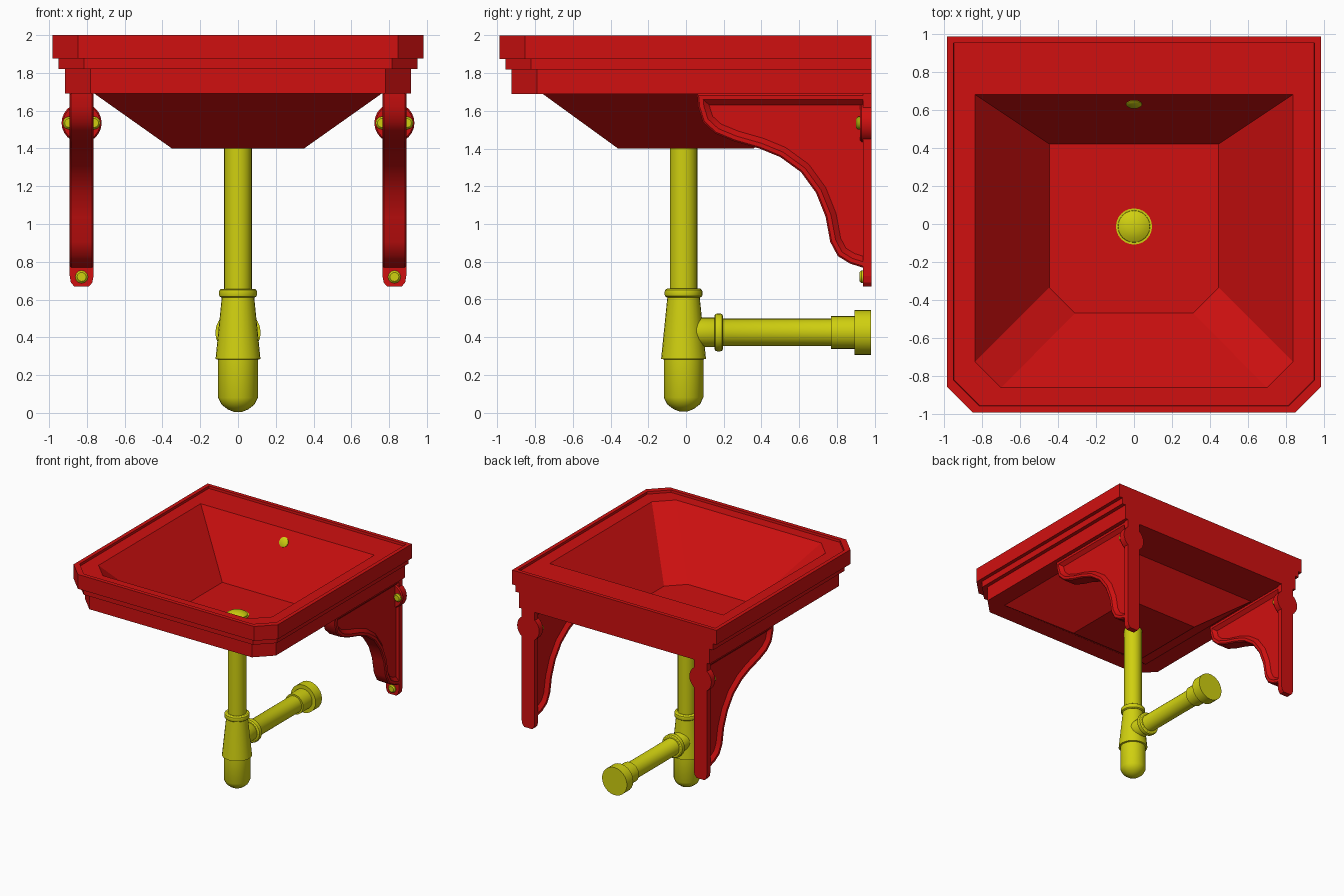
import bpy, bmesh, math
from mathutils import Vector

if "Cube" in bpy.data.objects:
    bpy.data.objects.remove(bpy.data.objects["Cube"], do_unlink=True)


def material(name, rgb):
    m = bpy.data.materials.new(name)
    m.use_nodes = True
    m.diffuse_color = (*rgb, 1)
    bsdf = next(n for n in m.node_tree.nodes if n.type == 'BSDF_PRINCIPLED')
    bsdf.inputs["Base Color"].default_value = (*rgb, 1)
    return m


RED = material("red_ceramic", (0.63, 0.005, 0.005))
YELLOW = material("yellow_metal", (0.63, 0.63, 0.005))


def loft(name, rings, mat, caps=(True, True), smooth=None):
    """Skin a list of equally long closed rings of points."""
    bm = bmesh.new()
    rows = [[bm.verts.new(p) for p in ring] for ring in rings]
    n = len(rows[0])
    for a, b in zip(rows, rows[1:]):
        for i in range(n):
            j = (i + 1) % n
            bm.faces.new((a[i], a[j], b[j], b[i]))
    if caps[0]:
        bm.faces.new(rows[0][::-1])
    if caps[1]:
        bm.faces.new(rows[-1])
    bmesh.ops.remove_doubles(bm, verts=bm.verts, dist=1e-5)
    bmesh.ops.recalc_face_normals(bm, faces=bm.faces)
    me = bpy.data.meshes.new(name)
    bm.to_mesh(me)
    bm.free()
    me.materials.append(mat)
    ob = bpy.data.objects.new(name, me)
    bpy.context.collection.objects.link(ob)
    if smooth:
        bpy.ops.object.select_all(action='DESELECT')
        ob.select_set(True)
        bpy.context.view_layer.objects.active = ob
        bpy.ops.object.shade_smooth_by_angle(angle=math.radians(smooth))
    return ob


def lathe(name, profile, origin, axis, mat, segs=24):
    """Turn (radius, distance) pairs around an axis."""
    q = Vector((0, 0, 1)).rotation_difference(Vector(axis))
    rings = [[Vector(origin) + q @ Vector((r * math.cos(k * math.tau / segs),
                                           r * math.sin(k * math.tau / segs), t))
              for k in range(segs)] for r, t in profile]
    return loft(name, rings, mat, smooth=35)


# ---- Basin: stepped rim with cut front corners, tapered bowl and underside
def basin_ring(hx, front, back, cut, z):
    return [(-hx, back, z), (hx, back, z), (hx, front + cut, z),
            (hx - cut, front, z), (-hx + cut, front, z), (-hx, front + cut, z)]


BACK = 0.985
loft("basin", [basin_ring(*r) for r in [
    (0.35, -0.36, 0.36, 0, 1.40),
    (0.76, -0.76, 0.60, 0, 1.69),
    (0.917, -0.925, BACK, 0.135, 1.69),
    (0.917, -0.925, BACK, 0.135, 1.82),
    (0.95, -0.957, BACK, 0.135, 1.82),
    (0.95, -0.957, BACK, 0.135, 1.875),
    (0.982, -0.99, BACK, 0.135, 1.875),
    (0.982, -0.99, BACK, 0.135, 2.0),
    (0.948, -0.955, BACK - 0.033, 0.135, 2.0),
    (0.946, -0.953, BACK - 0.035, 0.135, 1.98),
    (0.835, -0.86, 0.68, 0.137, 1.98),
    (0.445, -0.468, 0.42, 0.135, 1.50)]], RED)

# ---- Drain plug and overflow cover
PY = -0.013
lathe("drain_ring", [(0.095, 0), (0.095, 0.006)], (0, PY, 1.498), (0, 0, 1), YELLOW)
lathe("drain_plug", [(0.085, 0), (0.083, 0.012), (0.06, 0.026), (0.03, 0.034), (0.008, 0.036)],
      (0, PY, 1.50), (0, 0, 1), YELLOW)
lathe("overflow_cover", [(0.042, -0.01), (0.042, 0.004), (0.036, 0.008)],
      (0, 0.63, 1.888), (0, -0.879, 0.476), YELLOW, 12)

# ---- Waste pipe, bottle trap and wall outlet
lathe("waste_pipe", [(0.073, 0.62), (0.073, 1.41)], (0, PY, 0), (0, 0, 1), YELLOW)


def nut(name, origin, axis):
    lathe(name, [(0.088, 0), (0.098, 0.007), (0.1, 0.015), (0.1, 0.032),
                 (0.098, 0.04), (0.088, 0.047)], origin, axis, YELLOW)


nut("trap_nut", (0, PY, 0.61), (0, 0, 1))
lathe("bottle_trap", [(0.02, 0), (0.055, 0.014), (0.088, 0.04), (0.105, 0.075),
                      (0.105, 0.277), (0.119, 0.28), (0.115, 0.32), (0.085, 0.615)],
      (0, PY, 0.005), (0, 0, 1), YELLOW)
PZ = 0.425
lathe("outlet_branch", [(0.078, 0.0), (0.078, 0.15), (0.073, 0.16), (0.073, 0.80)],
      (0, 0, PZ), (0, 1, 0), YELLOW)
nut("outlet_nut", (0, 0.15, PZ), (0, 1, 0))
lathe("outlet_collar", [(0.087, 0.77), (0.087, 0.90)], (0, 0, PZ), (0, 1, 0), YELLOW)
lathe("wall_flange", [(0.12, 0.895), (0.12, 0.982)], (0, 0, PZ), (0, 1, 0), YELLOW)

# ---- Brackets: edge path in (y, z), from the top back round the ogee to the foot
PATH = [Vector(p) for p in [
    (0.95, 1.69), (0.058, 1.69), (0.065, 1.62), (0.09, 1.54), (0.155, 1.48),
    (0.26, 1.437), (0.39, 1.40), (0.50, 1.355), (0.61, 1.275), (0.69, 1.165),
    (0.74, 1.04), (0.765, 0.905), (0.805, 0.83), (0.87, 0.79), (0.95, 0.765)]]
HALF, WEB = 0.063, 0.035


def offset_path(d):
    """Move the path inward by d with mitred corners."""
    out = []
    for i, p in enumerate(PATH):
        dirs = []
        if i:
            dirs.append((p - PATH[i - 1]).normalized())
        if i < len(PATH) - 1:
            dirs.append((PATH[i + 1] - p).normalized())
        ns = [Vector((-t.y, t.x)) for t in dirs]
        m = sum(ns, Vector((0, 0))).normalized()
        out.append(p + m * d / max(0.5, m.dot(ns[0])))
    return out


SECTION = [(0, -HALF + 0.008), (0, HALF - 0.008), (0.008, HALF), (0.03, HALF),
           (0.058, WEB), (0.058, -WEB), (0.03, -HALF), (0.008, -HALF)]

for side, cx in (("left", 0.828), ("right", -0.828)):
    # Raised moulding swept round the edge
    lanes = [[(cx + x, p.x, p.y) for p in offset_path(d)] for d, x in SECTION]
    loft(side + "_bracket_moulding", list(zip(*lanes)), RED, smooth=40)

    # Thin web filling the moulding
    inner = offset_path(0.02)
    loft(side + "_bracket_web", [[(cx + s * WEB, p.x, p.y) for p in inner]
                                 for s in (-1, 1)], RED)

    # Back plate with rounded foot
    foot = [(HALF * c, z) for c, z in
            [(-1, 0.725), (-0.9, 0.69), (-0.6, 0.668), (0.6, 0.668), (0.9, 0.69), (1, 0.725)]]
    plate = [(-HALF, 1.69)] + foot + [(HALF, 1.69)]
    loft(side + "_bracket_back_plate", [[(cx + x, y, z) for x, z in plate]
                                        for y in (0.938, BACK)], RED)

    # Round fixing boss
    lathe(side + "_bracket_boss", [(0.098, 0.922), (0.106, 0.932), (0.106, BACK)],
          (cx, 0, 1.535), (0, 1, 0), RED)

    # Screw heads
    for label, dx, y, z in (("inner", -0.066, 0.924, 1.535), ("outer", 0.066, 0.924, 1.535),
                            ("foot", 0, 0.942, 0.72)):
        lathe(f"{side}_{label}_screw", [(0.034, 0), (0.034, 0.012), (0.024, 0.022)],
              (cx + (dx if cx > 0 else -dx), y, z), (0, -1, 0), YELLOW, 12)
